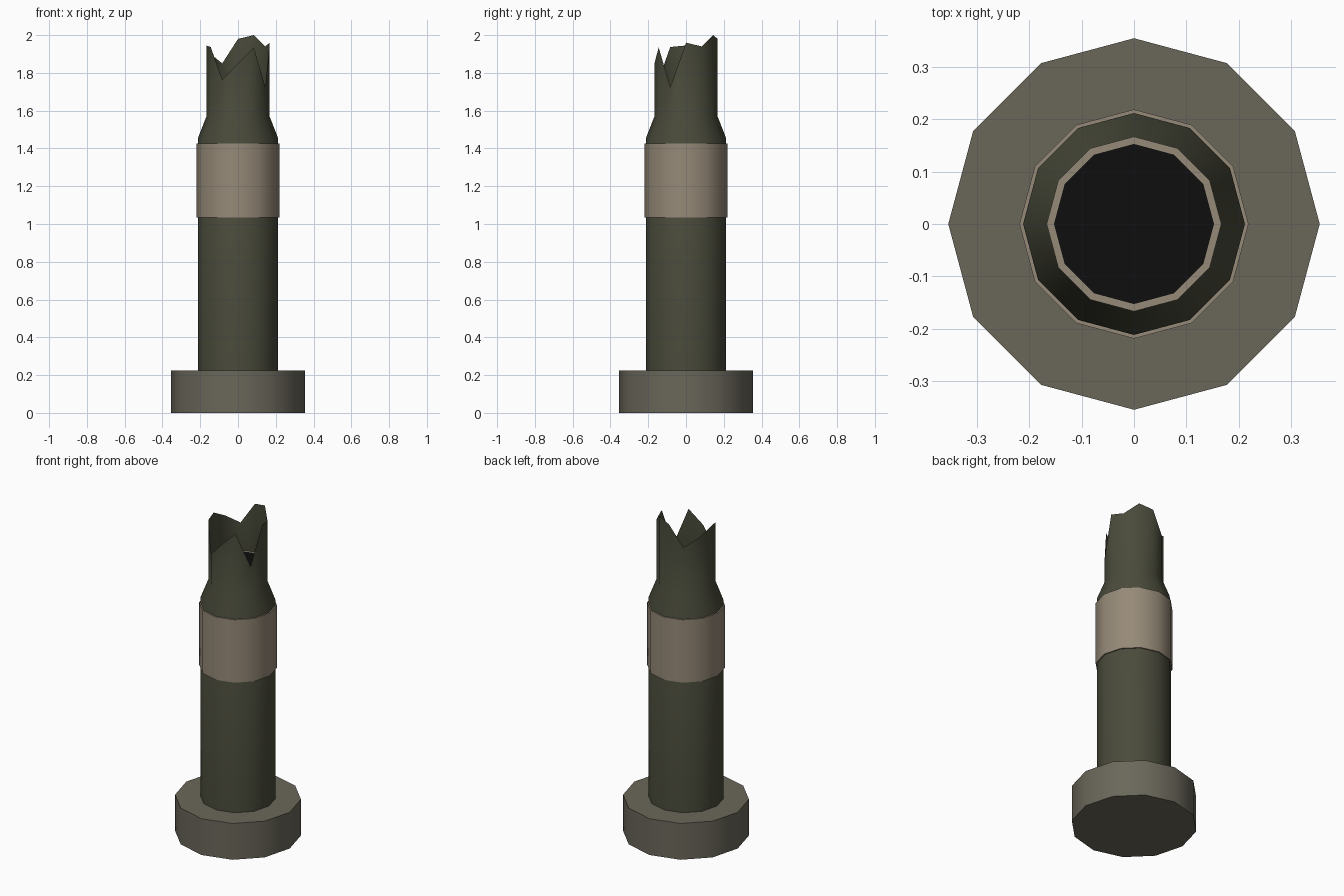
import bpy
import bmesh
from math import cos, sin, pi, radians

SIDES = 12

cube = bpy.data.objects.get("Cube")
if cube:
    bpy.data.objects.remove(cube, do_unlink=True)


def make_material(name, rgb):
    """Flat material from an sRGB colour given in 0-255."""
    linear = [((c / 255 + 0.055) / 1.055) ** 2.4 for c in rgb]
    mat = bpy.data.materials.new(name)
    mat.use_nodes = True
    mat.diffuse_color = (*linear, 1)
    mat.node_tree.nodes["Principled BSDF"].inputs["Base Color"].default_value = (*linear, 1)
    return mat


olive = make_material("dark olive", (74, 75, 59))
grey = make_material("olive grey", (106, 103, 90))
tan = make_material("dull tan", (150, 138, 120))
black = make_material("black", (14, 14, 14))


def add_ring(bm, radius, heights):
    """Ring of vertices; heights is one number or one per side."""
    if not isinstance(heights, list):
        heights = [heights] * SIDES
    return [bm.verts.new((radius * cos(2 * pi * i / SIDES),
                          radius * sin(2 * pi * i / SIDES), z))
            for i, z in enumerate(heights)]


def lathe(name, mat, profile, cap_bottom=False, cap_top=False):
    """Skin a list of (radius, height) rings, bottom to top."""
    bm = bmesh.new()
    rings = [add_ring(bm, r, z) for r, z in profile]
    for low, high in zip(rings, rings[1:]):
        for i in range(SIDES):
            j = (i + 1) % SIDES
            bm.faces.new((low[i], low[j], high[j], high[i]))
    if cap_bottom:
        bm.faces.new(rings[0][::-1])
    if cap_top:
        bm.faces.new(rings[-1])
    mesh = bpy.data.meshes.new(name)
    bm.to_mesh(mesh)
    bm.free()
    mesh.materials.append(mat)
    obj = bpy.data.objects.new(name, mesh)
    bpy.context.collection.objects.link(obj)
    bpy.ops.object.select_all(action="DESELECT")
    obj.select_set(True)
    bpy.context.view_layer.objects.active = obj
    bpy.ops.object.shade_smooth_by_angle(angle=radians(40))
    return obj


# Wide foot
lathe("base", grey, [(0.355, 0), (0.355, 0.225)], cap_bottom=True, cap_top=True)

# Tube with shoulder and torn open mouth, heights counter-clockwise from +x
torn_edge = [1.96, 1.94, 2.0, 1.98, 1.85, 1.90,
             1.945, 1.937, 1.765, 1.85, 1.935, 1.725]
lathe("torn_tube", olive,
      [(0.212, 0.225), (0.212, 1.455), (0.167, 1.57), (0.167, torn_edge)])

# Collar around the tube
lathe("collar", tan,
      [(0.212, 1.035), (0.219, 1.035), (0.219, 1.425), (0.212, 1.425)])

# Plug inside the mouth: thin ledge around a dark floor
lathe("inner_ledge", tan, [(0.167, 1.68), (0.153, 1.68)])
lathe("inner_floor", black, [(0.153, 1.68)], cap_top=True)
